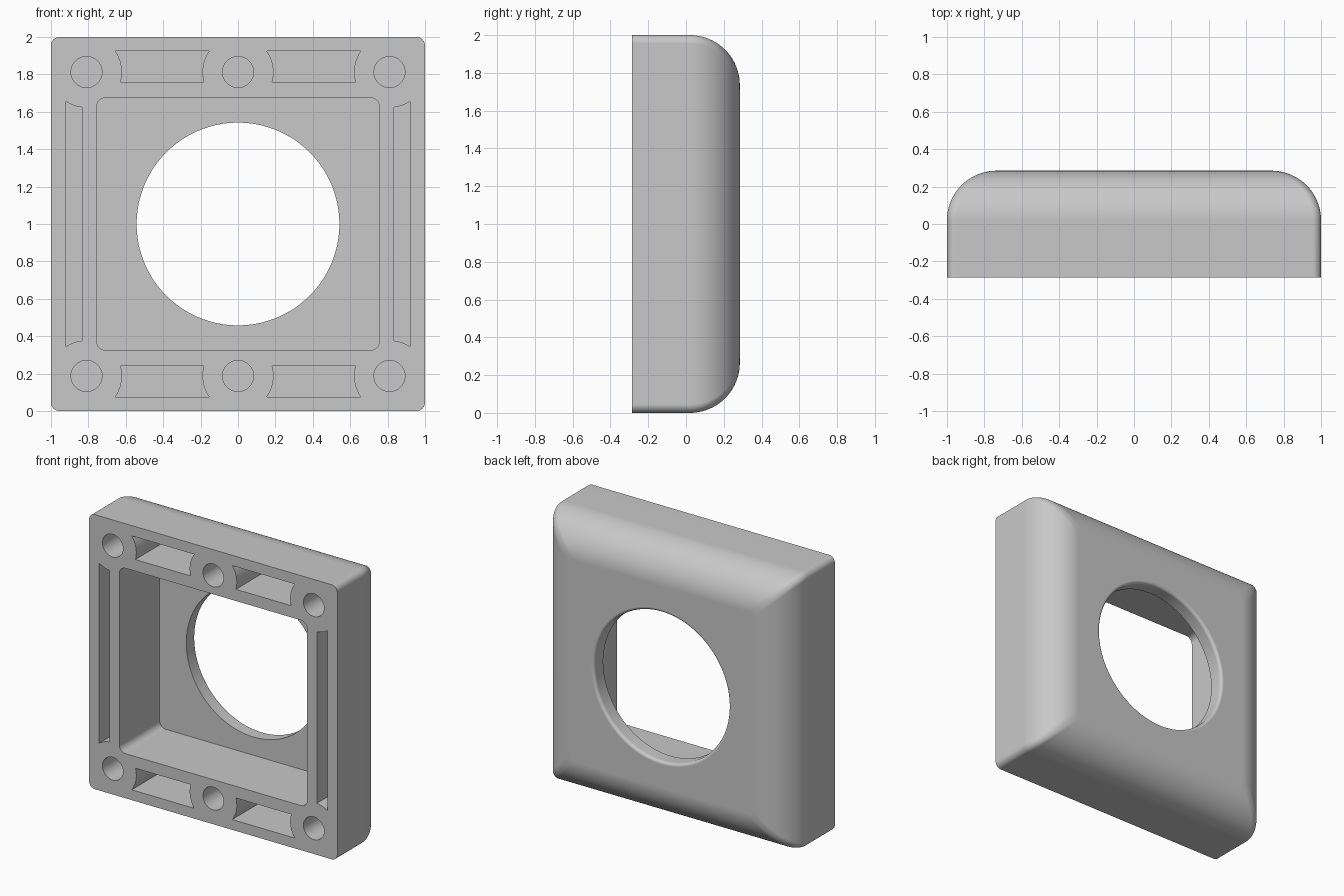
import bpy, bmesh
from math import sin, cos, pi, sqrt

FRONT, BACK = -0.285, 0.285
EDGE = 0.265            # large rounding round the back
MID = 1.0               # height of the centre
HOLE_C, HOLE_R, CLEAR = 0.8125, 0.083, 0.19

cube = bpy.data.objects.get("Cube")
if cube:
    bpy.data.objects.remove(cube, do_unlink=True)

grey = bpy.data.materials.new("plain grey")
grey.use_nodes = True
grey.diffuse_color = (0.58, 0.58, 0.58, 1)
grey.node_tree.nodes["Principled BSDF"].inputs["Base Color"].default_value = (0.58, 0.58, 0.58, 1)


def rounded_rect(half_w, half_h, r, steps=8):
    pts = []
    for k, (sx, sz) in enumerate([(1, 1), (-1, 1), (-1, -1), (1, -1)]):
        for i in range(steps + 1):
            a = (k + i / steps) * pi / 2
            pts.append((sx * (half_w - r) + r * cos(a), sz * (half_h - r) + r * sin(a)))
    return pts


def circle(cx, cz, r, steps=48):
    return [(cx + r * cos(2 * pi * i / steps), cz + r * sin(2 * pi * i / steps)) for i in range(steps)]


def slot(hole_a, hole_b, v0, v1, steps=10):
    # straight slot whose ends curve round the screw holes
    vs = [v0 + (v1 - v0) * i / steps for i in range(steps + 1)]
    reach = [sqrt(CLEAR ** 2 - (v - HOLE_C) ** 2) for v in vs]
    left = [(hole_a + d, v) for d, v in zip(reach, vs)]
    right = [(hole_b - d, v) for d, v in zip(reach, vs)]
    return left + right[::-1]


def loft(bm, rings):
    # rings: list of (outline, y); skinned and capped
    rows = [[bm.verts.new((x, y, z + MID)) for x, z in pts] for pts, y in rings]
    n = len(rows[0])
    for a, b in zip(rows, rows[1:]):
        for i in range(n):
            j = (i + 1) % n
            bm.faces.new((a[i], a[j], b[j], b[i]))
    bm.faces.new(rows[0])
    bm.faces.new(rows[-1][::-1])


def make_object(name, bm):
    bmesh.ops.recalc_face_normals(bm, faces=bm.faces)
    mesh = bpy.data.meshes.new(name)
    bm.to_mesh(mesh)
    bm.free()
    mesh.materials.append(grey)
    obj = bpy.data.objects.new(name, mesh)
    bpy.context.collection.objects.link(obj)
    return obj


# Square block with the back edges rounded over
bm = bmesh.new()
rings = [(rounded_rect(1, 1, 0.045), FRONT)]
for i in range(21):
    a = i / 20 * pi / 2
    half = 1 - EDGE * (1 - cos(a))
    rings.append((rounded_rect(half, half, 0.045), BACK - EDGE + EDGE * sin(a)))
loft(bm, rings)
body = make_object("square_housing", bm)

# Pocket, screw holes and hollow slots cut from the front
bm = bmesh.new()
START = FRONT - 0.1


def cut(outline, floor):
    loft(bm, [(outline, START), (outline, floor)])


cut(rounded_rect(0.757, 0.675, 0.05), BACK - 0.106)
for side in (-1, 1):
    for x in (-0.81, 0, 0.81):
        cut(circle(x, side * HOLE_C, HOLE_R), 0.12)
    for a, b in ((-0.81, 0), (0, 0.81)):
        cut([(u, side * v) for u, v in slot(a, b, 0.76, 0.925)], 0.12)
    cut([(side * v, u) for u, v in slot(-HOLE_C, HOLE_C, 0.835, 0.92)], 0.12)
front_cutter = make_object("front_cutter", bm)

# Large round opening with a softened back rim
bm = bmesh.new()
R, F = 0.542, 0.022
rings = [(circle(0, 0, R, 128), 0)]
for i in range(7):
    a = i / 6 * pi / 2
    rings.append((circle(0, 0, R + F * (1 - cos(a)), 128), BACK - F + F * sin(a)))
rings.append((circle(0, 0, R + F, 128), BACK + 0.1))
loft(bm, rings)
opening_cutter = make_object("opening_cutter", bm)

# Apply the cuts
bpy.ops.object.select_all(action='DESELECT')
bpy.context.view_layer.objects.active = body
body.select_set(True)
for cutter in (front_cutter, opening_cutter):
    cutter.hide_render = True
    mod = body.modifiers.new("cut", 'BOOLEAN')
    mod.operation = 'DIFFERENCE'
    mod.solver = 'EXACT'
    mod.object = cutter
    bpy.ops.object.modifier_apply(modifier=mod.name)
    bpy.data.objects.remove(cutter, do_unlink=True)

# Smooth roundings, crisp edges, flat large faces
bpy.ops.object.shade_smooth_by_angle(angle=pi / 6)
weighted = body.modifiers.new("flat_faces", 'WEIGHTED_NORMAL')
weighted.keep_sharp = True
